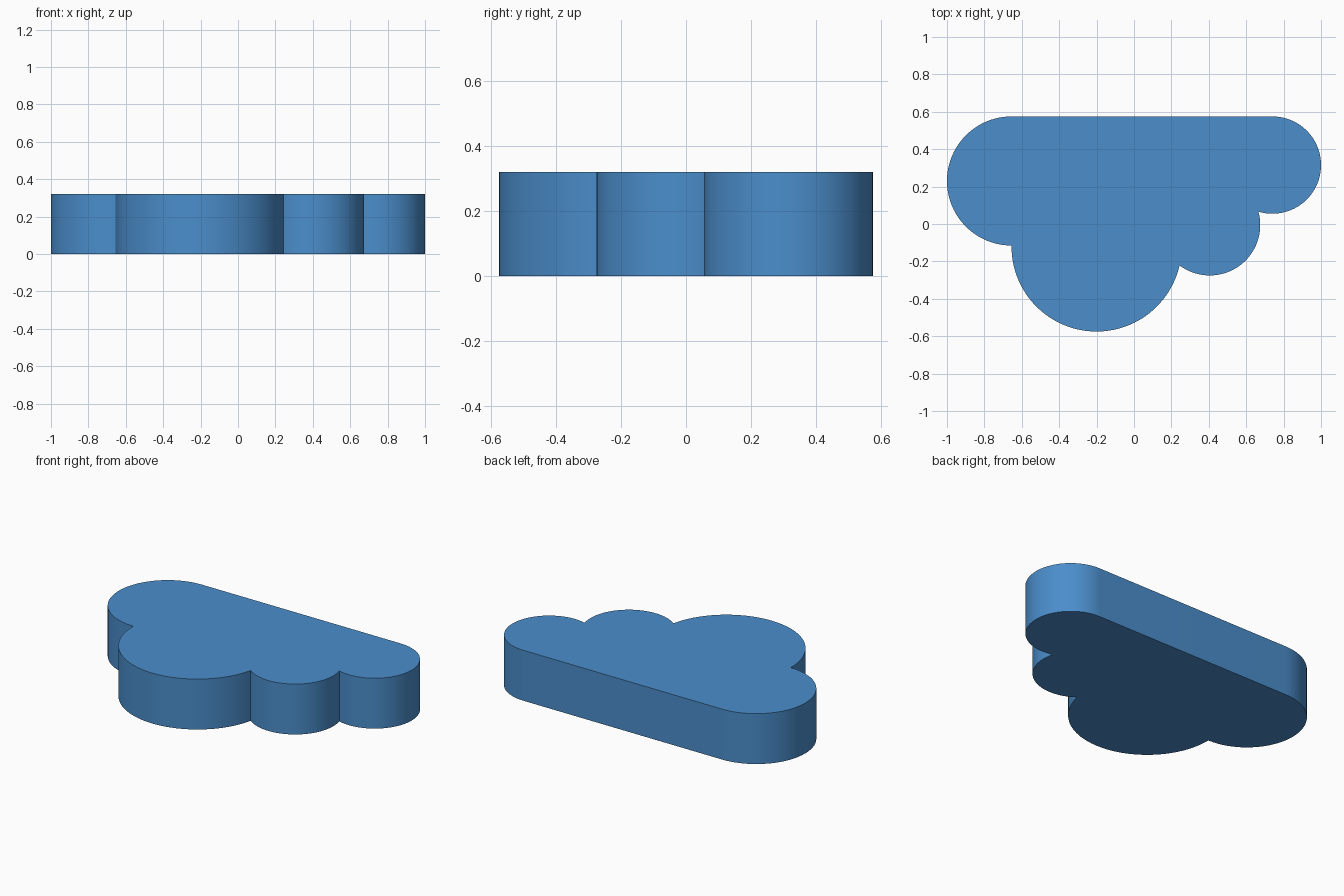
import bpy, bmesh, math
from mathutils import Vector

if "Cube" in bpy.data.objects:
    bpy.data.objects.remove(bpy.data.objects["Cube"])

HEIGHT = 0.32
# Lobes of the cloud, counter-clockwise: centre x, centre y, radius
LOBES = [(-0.655, 0.230, 0.345), (-0.200, -0.120, 0.455),
         (0.405, -0.005, 0.270), (0.740, 0.315, 0.260)]


def outer_crossing(a, b):
    """Crossing point of two circles, on the outer side of the outline."""
    ca, cb = Vector(a[:2]), Vector(b[:2])
    gap = (cb - ca).length
    d = (cb - ca) / gap
    along = (gap**2 + a[2]**2 - b[2]**2) / (2 * gap)
    side = math.sqrt(a[2]**2 - along**2)
    return ca + d * along + Vector((d.y, -d.x)) * side


def arc(lobe, start, end):
    """Points counter-clockwise around a lobe, from start to end."""
    cx, cy, r = lobe
    a0 = math.atan2(start.y - cy, start.x - cx)
    a1 = math.atan2(end.y - cy, end.x - cx)
    sweep = (a1 - a0) % math.tau
    n = max(2, round(sweep / math.radians(3)))
    return [Vector((cx + r * math.cos(a0 + sweep * i / n),
                    cy + r * math.sin(a0 + sweep * i / n))) for i in range(n + 1)]


# Outline: arcs joined at the creases, closed by the straight back edge
first, last = LOBES[0], LOBES[-1]
joints = [Vector((first[0], first[1] + first[2]))]
joints += [outer_crossing(a, b) for a, b in zip(LOBES, LOBES[1:])]
joints.append(Vector((last[0], last[1] + last[2])))
outline = []
for i, lobe in enumerate(LOBES):
    pts = arc(lobe, joints[i], joints[i + 1])
    outline += pts if i == 0 else pts[1:]

# Cloud slab: extrude the outline upwards
bm = bmesh.new()
base = bm.faces.new([bm.verts.new((p.x, p.y, 0)) for p in outline])
top = bmesh.ops.extrude_face_region(bm, geom=[base], use_keep_orig=True)
bmesh.ops.translate(bm, vec=(0, 0, HEIGHT),
                    verts=[v for v in top["geom"] if isinstance(v, bmesh.types.BMVert)])
bmesh.ops.recalc_face_normals(bm, faces=bm.faces)
mesh = bpy.data.meshes.new("cloud")
bm.to_mesh(mesh)
bm.free()
cloud = bpy.data.objects.new("cloud", mesh)
bpy.context.collection.objects.link(cloud)

# Blue colour
blue = bpy.data.materials.new("blue")
blue.diffuse_color = (0.07, 0.27, 0.60, 1)
blue.use_nodes = True
blue.node_tree.nodes["Principled BSDF"].inputs["Base Color"].default_value = blue.diffuse_color
mesh.materials.append(blue)

# Smooth curved walls, sharp rims and creases
bpy.context.view_layer.objects.active = cloud
cloud.select_set(True)
bpy.ops.object.shade_smooth_by_angle(angle=math.radians(30))
